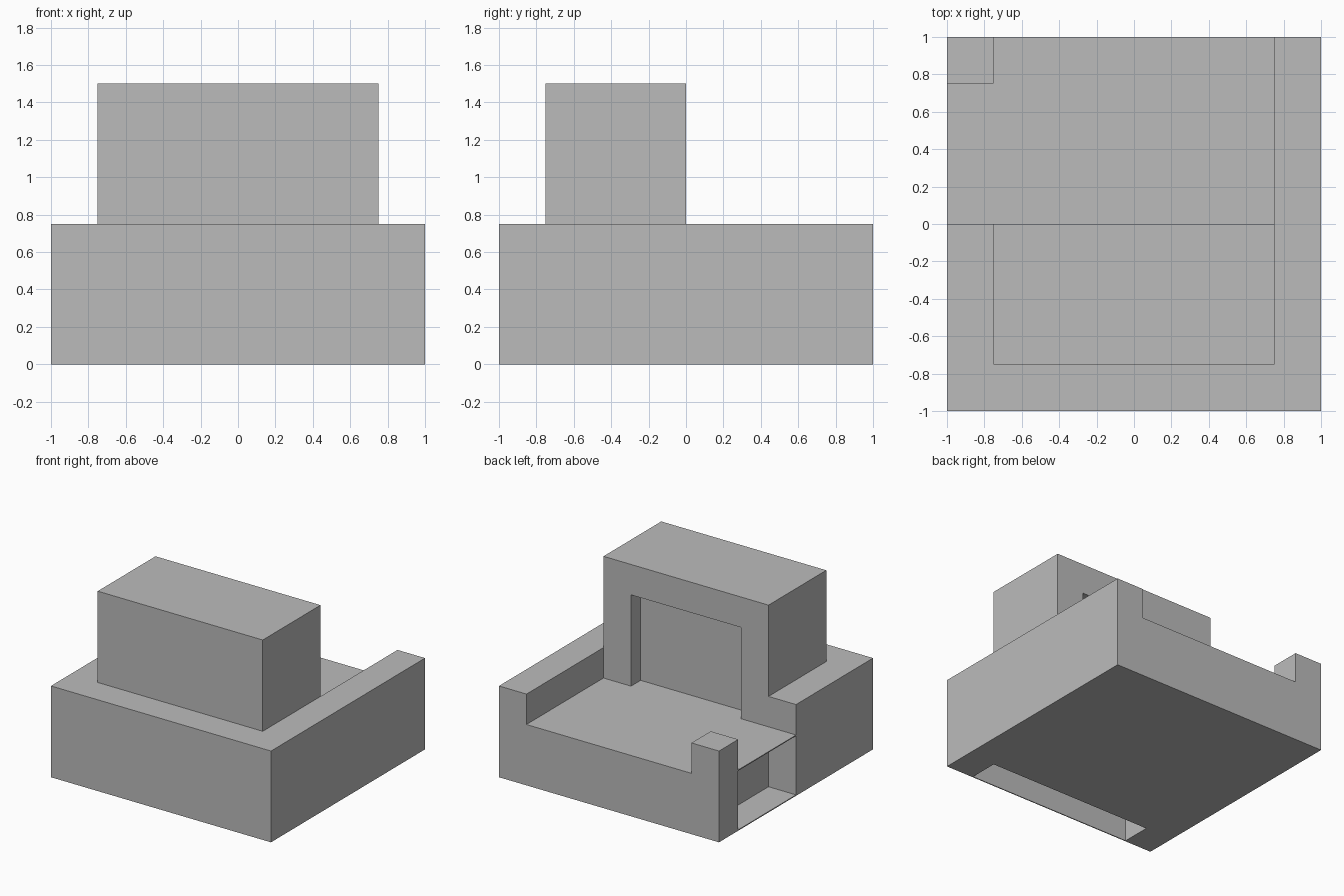
import bpy
import bmesh

if "Cube" in bpy.data.objects:
    bpy.data.objects.remove(bpy.data.objects["Cube"], do_unlink=True)

grey = bpy.data.materials.new("plain_grey")
colour = (0.5, 0.5, 0.5, 1)
grey.use_nodes = True
grey.diffuse_color = colour
grey.node_tree.nodes["Principled BSDF"].inputs["Base Color"].default_value = colour


def add_object(name, bm):
    bmesh.ops.recalc_face_normals(bm, faces=bm.faces[:])
    mesh = bpy.data.meshes.new(name)
    bm.to_mesh(mesh)
    bm.free()
    mesh.materials.append(grey)
    obj = bpy.data.objects.new(name, mesh)
    bpy.context.collection.objects.link(obj)
    return obj


def box(name, x, y, z):
    """Box from three (low, high) ranges."""
    bm = bmesh.new()
    bmesh.ops.create_cube(bm, size=1)
    for v in bm.verts:
        for axis, (low, high) in enumerate((x, y, z)):
            v.co[axis] = high if v.co[axis] > 0 else low
    return add_object(name, bm)


def extrude_y(name, profile, y0, y1):
    """Extrude an (x, z) outline from y0 to y1."""
    bm = bmesh.new()
    face = bm.faces.new([bm.verts.new((x, y0, z)) for x, z in profile])
    result = bmesh.ops.extrude_face_region(bm, geom=[face])
    for item in result["geom"]:
        if isinstance(item, bmesh.types.BMVert):
            item.co.y = y1
    return add_object(name, bm)


EDGE, WALL, DECK, RIM, ROOF = 1, 0.75, 0.5, 0.75, 1.5
SKIN = 0.008

# Raised deck and the walls around it
box("deck_core", (-WALL, WALL), (-WALL, EDGE), (0, DECK))
box("left_wall", (WALL, EDGE), (-EDGE, EDGE), (0, RIM))
box("right_front_wall", (-EDGE, -WALL), (-EDGE, 0), (0, RIM))
box("rear_corner_post", (-EDGE, -WALL), (WALL, EDGE), (0, RIM))

# Open side recess, covered by the deck and closed underneath
box("deck_overhang", (-EDGE, -WALL), (0, WALL), (DECK - SKIN, DECK))
box("recess_floor", (-EDGE, -WALL), (0, WALL), (0, SKIN))

# Hollow front, open underneath
box("front_panel", (-WALL, WALL), (-EDGE, -EDGE + SKIN), (0, RIM))
box("front_ledge", (-WALL, WALL), (-EDGE + SKIN, -WALL), (RIM - SKIN, RIM))

# Cabin with a shallow doorway in its rear
door_half, door_top, door_depth = 0.5, 1.25, 0.125
box("cabin", (-WALL, WALL), (-WALL, -door_depth), (DECK, ROOF))
arch = [(-WALL, DECK), (-WALL, ROOF), (WALL, ROOF), (WALL, DECK),
        (door_half, DECK), (door_half, door_top),
        (-door_half, door_top), (-door_half, DECK)]
extrude_y("doorway_frame", arch, -door_depth, 0)
